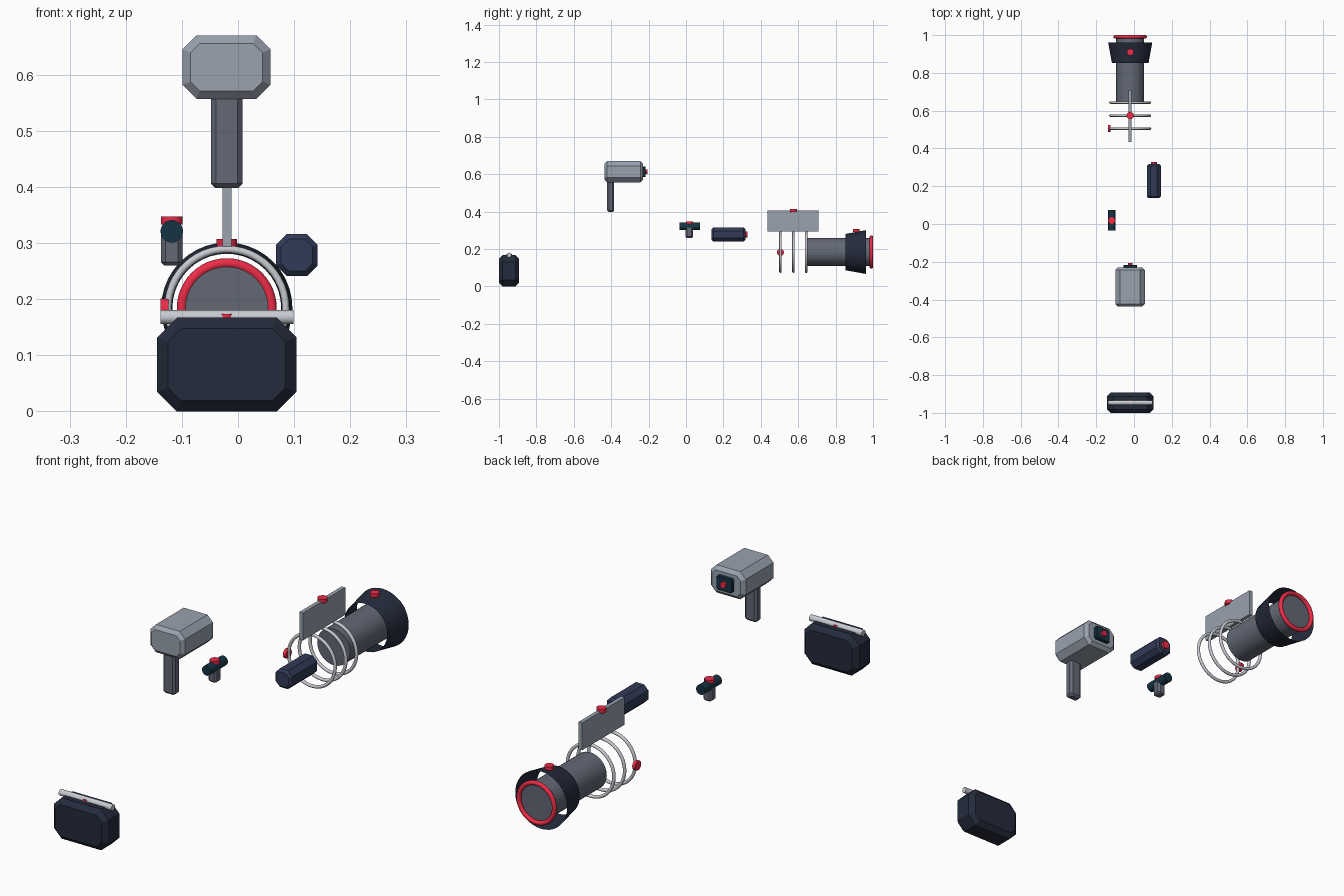
import bpy, bmesh, math
from mathutils import Vector

if "Cube" in bpy.data.objects:
    bpy.data.objects.remove(bpy.data.objects["Cube"])

COLORS = {
    "navy": (0.018, 0.024, 0.045), "blue": (0.03, 0.043, 0.095), "teal": (0.008, 0.034, 0.058),
    "red": (0.85, 0.025, 0.065), "dark_grey": (0.125, 0.14, 0.18),
    "grey": (0.32, 0.36, 0.43), "silver": (0.58, 0.60, 0.65)}
MATS = {}
for key, rgb in COLORS.items():
    MATS[key] = bpy.data.materials.new(key)
    MATS[key].diffuse_color = (*rgb, 1)

ROT = {"x": (0, math.pi / 2, 0), "y": (-math.pi / 2, 0, 0), "z": (0, 0, 0)}
CX = -0.02      # shared centre line of most parts
BARREL_Z = 0.184


def finish(ob, name, mat, smooth=False):
    ob.name = name
    ob.data.materials.append(MATS[mat])
    if smooth:
        bpy.ops.object.shade_smooth_by_angle(angle=math.radians(35))


def chamfered(name, mat, axis, lo, hi, corner, inset):
    """Octagonal prism along an axis with bevelled ends, filling the box lo..hi."""
    order = {"x": (1, 2, 0), "y": (0, 2, 1), "z": (0, 1, 2)}[axis]
    lo, hi = Vector(lo), Vector(hi)
    mid, half = (lo + hi) / 2, (hi - lo) / 2
    a, b, d = (half[i] for i in order)
    bm = bmesh.new()
    rings = []
    for s, w in ((inset, -d), (0, inset - d), (0, d - inset), (inset, d)):
        p, q, c = a - s, b - s, corner - 0.59 * s
        outline = [(p, c - q), (p, q - c), (p - c, q), (c - p, q),
                   (-p, q - c), (-p, c - q), (c - p, -q), (p - c, -q)]
        ring = []
        for u, v in outline:
            co = mid.copy()
            for i, val in zip(order, (u, v, w)):
                co[i] += val
            ring.append(bm.verts.new(co))
        rings.append(ring)
    for r0, r1 in zip(rings, rings[1:]):
        for i in range(8):
            j = (i + 1) % 8
            bm.faces.new((r0[i], r0[j], r1[j], r1[i]))
    bm.faces.new(rings[0])
    bm.faces.new(rings[-1])
    bmesh.ops.recalc_face_normals(bm, faces=bm.faces)
    me = bpy.data.meshes.new(name)
    bm.to_mesh(me)
    bm.free()
    ob = bpy.data.objects.new(name, me)
    bpy.context.collection.objects.link(ob)
    finish(ob, name, mat)


def cyl(name, mat, axis, loc, r, length, r2=None, fill="NGON", sides=32):
    bpy.ops.mesh.primitive_cone_add(vertices=sides, radius1=r, radius2=r if r2 is None else r2,
                                    depth=length, end_fill_type=fill, location=loc, rotation=ROT[axis])
    finish(bpy.context.object, name, mat, True)


def ring(name, mat, y, major, minor):
    bpy.ops.mesh.primitive_torus_add(major_radius=major, minor_radius=minor, major_segments=48,
                                     minor_segments=16, location=(CX, y, BARREL_Z), rotation=ROT["y"])
    finish(bpy.context.object, name, mat, True)


# Carry case with bar handle and latch
chamfered("case_body", "navy", "y", (-0.144, -1.0, 0), (0.104, -0.893, 0.167), 0.035, 0.019)
cyl("case_handle_bar", "silver", "x", (CX, -0.946, 0.168), 0.0125, 0.237, sides=24)
cyl("case_latch", "red", "z", (CX, -0.946, 0.167), 0.0145, 0.014, sides=20)

# Hand-held scanner: head, grip, rear panel, button
chamfered("scanner_head", "grey", "y", (-0.099, -0.437, 0.557), (0.058, -0.23, 0.67), 0.025, 0.014)
chamfered("scanner_grip", "dark_grey", "z", (-0.048, -0.422, 0.398), (0.008, -0.384, 0.575), 0.009, 0.008)
chamfered("scanner_panel", "teal", "y", (-0.056, -0.24, 0.585), (0.016, -0.216, 0.642), 0.006, 0.003)
cyl("scanner_button", "red", "y", (CX, -0.213, 0.614), 0.0125, 0.012, sides=20)

# Small tool: tube, stub grip, top button
cyl("tool_tube", "teal", "y", (-0.118, 0.02, 0.321), 0.02, 0.11)
chamfered("tool_grip", "dark_grey", "z", (-0.137, -0.002, 0.26), (-0.099, 0.037, 0.32), 0.008, 0.006)
cyl("tool_button", "red", "z", (-0.118, 0.018, 0.34), 0.019, 0.014, sides=24)

# Battery block with end contact
chamfered("battery_body", "blue", "y", (0.068, 0.137, 0.241), (0.142, 0.317, 0.316), 0.019, 0.009)
cyl("battery_contact", "red", "y", (0.105, 0.319, 0.278), 0.016, 0.018, sides=24)

# Open ring cage with fin plate and knobs
for i, y in enumerate((0.505, 0.574, 0.643)):
    ring(f"cage_ring_{i + 1}", "silver", y, 0.105, 0.0065)
bpy.ops.mesh.primitive_cube_add(size=1, location=(CX, 0.572, 0.349))
bpy.context.object.scale = (0.016, 0.274, 0.112)
finish(bpy.context.object, "fin_plate", "grey")
cyl("fin_knob", "red", "z", (CX, 0.574, 0.406), 0.019, 0.016, sides=24)
cyl("cage_knob", "red", "x", (-0.131, 0.505, 0.182), 0.019, 0.014, sides=24)

# Barrel, flared open collar, rear rim and collar knob
cyl("barrel", "dark_grey", "y", (CX, 0.815, BARREL_Z), 0.074, 0.34, sides=40)
cyl("flared_collar", "navy", "y", (CX, 0.907, BARREL_Z), 0.097, 0.11, r2=0.117, fill="NOTHING", sides=40)
ring("rear_rim", "red", 0.991, 0.08, 0.009)
cyl("collar_knob", "red", "z", (CX, 0.91, 0.3), 0.018, 0.015, sides=24)

for m in bpy.data.materials:
    if m.users and not m.is_grease_pencil:
        m.use_nodes = True
        m.node_tree.nodes["Principled BSDF"].inputs["Base Color"].default_value = m.diffuse_color
